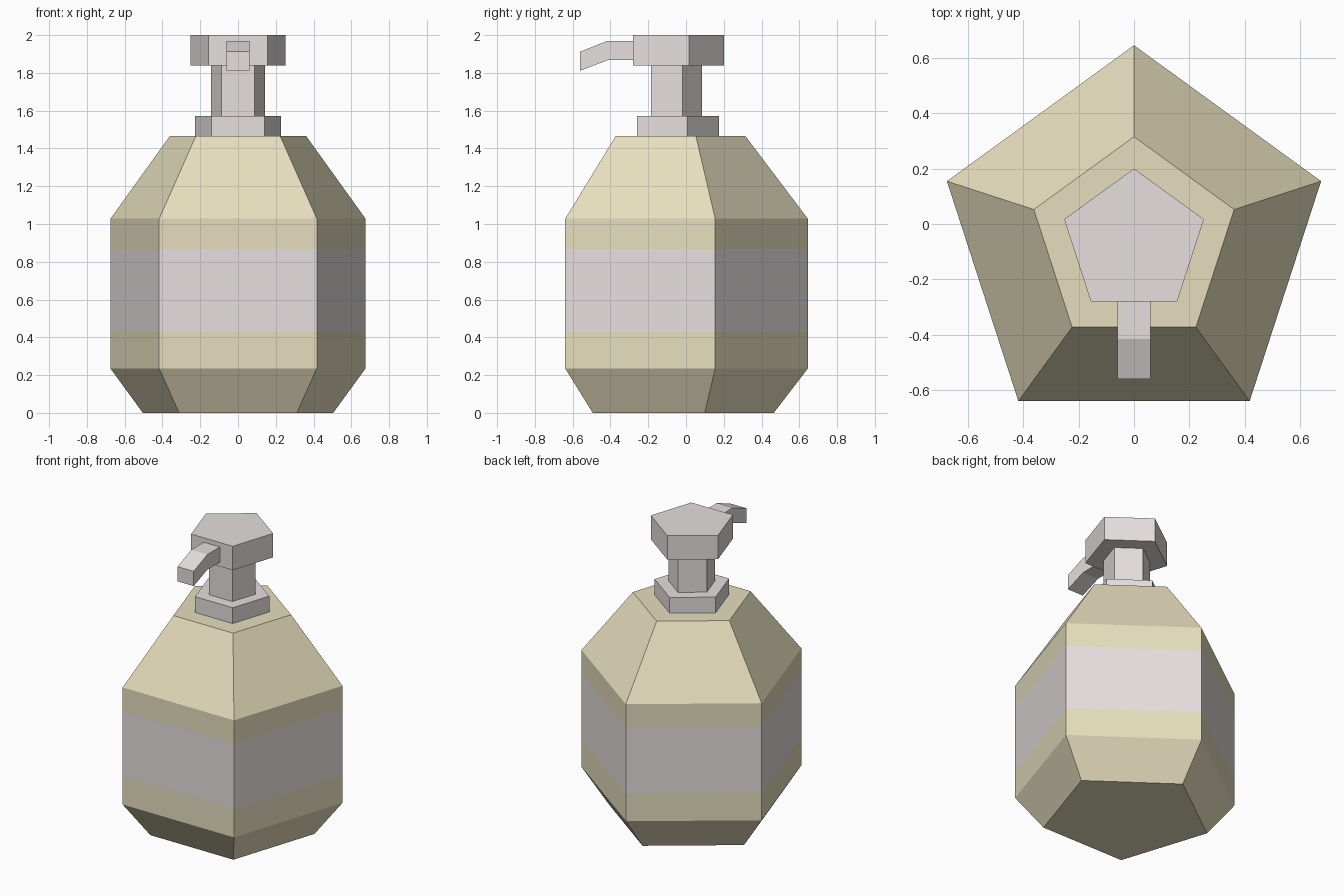
import bpy, bmesh, math

if "Cube" in bpy.data.objects:
    bpy.data.objects.remove(bpy.data.objects["Cube"])

CY = -0.065  # y of the pentagon axis


def material(name, rgb):
    m = bpy.data.materials.new(name)
    m.diffuse_color = (*rgb, 1)
    m.use_nodes = True
    m.node_tree.nodes["Principled BSDF"].inputs["Base Color"].default_value = m.diffuse_color
    return m


cream = material("cream", (0.79, 0.73, 0.51))
pale_grey = material("pale_grey", (0.79, 0.735, 0.735))


def pentagon(r, z):
    """Five points with one corner pointing to the back."""
    return [(r * math.sin(i * math.tau / 5), CY + r * math.cos(i * math.tau / 5), z)
            for i in range(5)]


def loft(name, sections, mats):
    """Closed solid through equal-sized cross-sections."""
    bm = bmesh.new()
    rings = [[bm.verts.new(p) for p in s] for s in sections]
    n = len(rings[0])
    for a, b in zip(rings, rings[1:]):
        for i in range(n):
            j = (i + 1) % n
            bm.faces.new((a[i], a[j], b[j], b[i]))
    bm.faces.new(rings[0])
    bm.faces.new(rings[-1])
    bmesh.ops.recalc_face_normals(bm, faces=bm.faces)
    me = bpy.data.meshes.new(name)
    bm.to_mesh(me)
    bm.free()
    for m in mats:
        me.materials.append(m)
    ob = bpy.data.objects.new(name, me)
    bpy.context.collection.objects.link(ob)
    return ob


# Bottle body, with extra loops bounding the label band
LABEL_LOW, LABEL_HIGH = 0.427, 0.867
profile = [(0.53, 0), (0.71, 0.235), (0.71, LABEL_LOW),
           (0.71, LABEL_HIGH), (0.71, 1.028), (0.38, 1.465)]
body = loft("bottle_body", [pentagon(r, z) for r, z in profile], [cream, pale_grey])
for f in body.data.polygons:
    if abs(f.normal.z) < 0.1 and LABEL_LOW < f.center.z < LABEL_HIGH:
        f.material_index = 1

# Pump: collar, stem and head
for name, r, z0, z1 in [("pump_collar", 0.24, 1.465, 1.572),
                        ("pump_stem", 0.15, 1.572, 1.838),
                        ("pump_head", 0.265, 1.838, 2.0)]:
    loft(name, [pentagon(r, z0), pentagon(r, z1)], [pale_grey])

# Bent spout towards the front
spout_path = [(-0.278, 1.867, 1.97), (-0.415, 1.867, 1.97), (-0.56, 1.812, 1.912)]
loft("spout", [[(-0.06, y, lo), (0.06, y, lo), (0.06, y, hi), (-0.06, y, hi)]
               for y, lo, hi in spout_path], [pale_grey])
